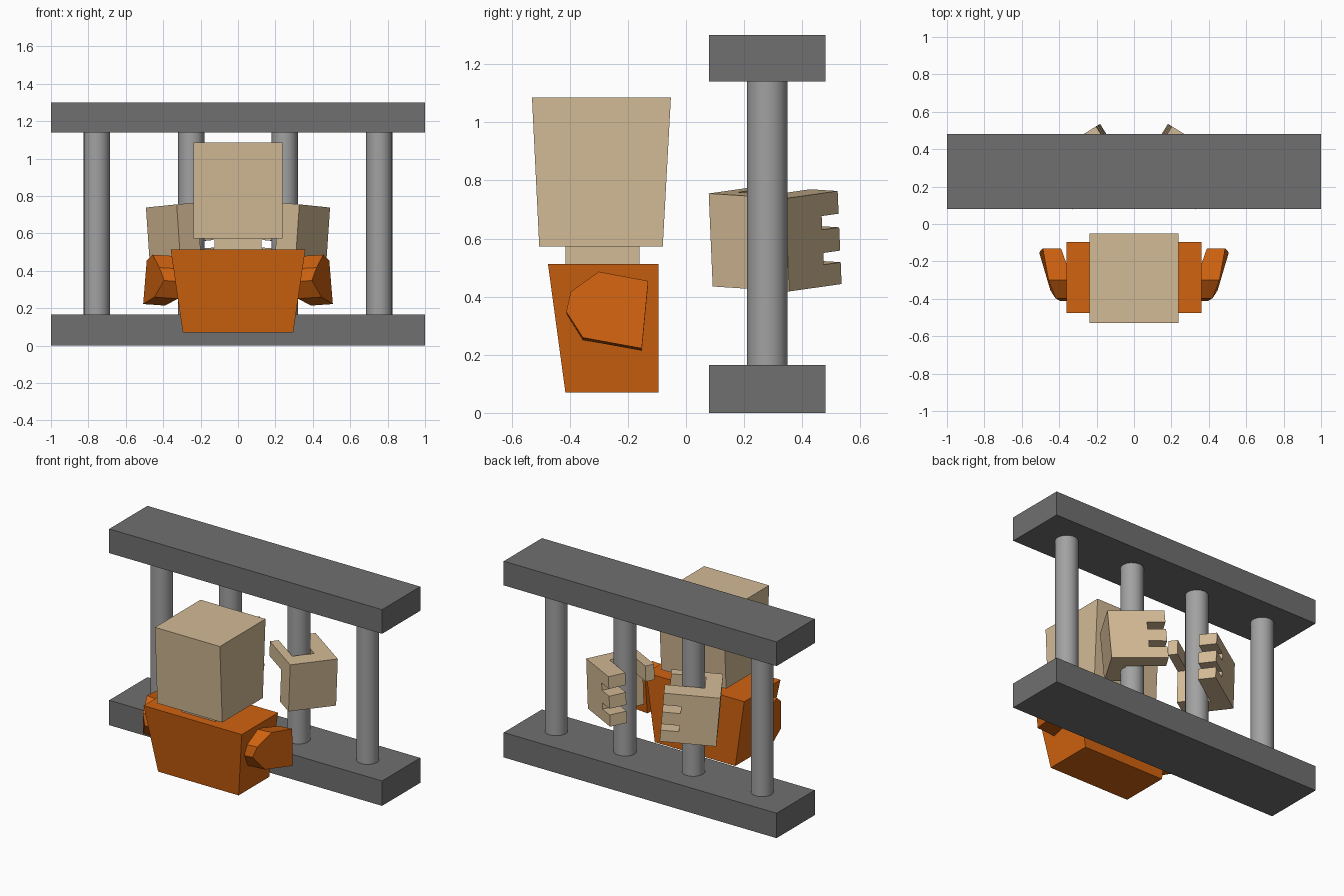
import bpy, bmesh, math
from mathutils import Vector

if "Cube" in bpy.data.objects:
    bpy.data.objects.remove(bpy.data.objects["Cube"])


def mat(name, rgb):
    m = bpy.data.materials.new(name)
    m.diffuse_color = (*rgb, 1)
    m.use_nodes = True
    m.node_tree.nodes["Principled BSDF"].inputs["Base Color"].default_value = m.diffuse_color
    return m


TAN = mat("tan skin", (0.65, 0.49, 0.30))
ORANGE = mat("orange cloth", (0.64, 0.125, 0.005))
DARK = mat("dark grey", (0.16, 0.16, 0.16))
GREY = mat("mid grey", (0.36, 0.36, 0.36))


def loft(bm, a, b):
    """Closed solid between two matching outlines."""
    va = [bm.verts.new(p) for p in a]
    vb = [bm.verts.new(p) for p in b]
    n = len(va)
    bm.faces.new(va)
    bm.faces.new(vb[::-1])
    for i in range(n):
        bm.faces.new((va[i], vb[i], vb[(i + 1) % n], va[(i + 1) % n]))


def finish(bm, name, material):
    bmesh.ops.recalc_face_normals(bm, faces=bm.faces)
    me = bpy.data.meshes.new(name)
    bm.to_mesh(me)
    bm.free()
    ob = bpy.data.objects.new(name, me)
    me.materials.append(material)
    bpy.context.collection.objects.link(ob)
    return ob


def rect(x0, x1, y0, y1, z):
    return [(x0, y0, z), (x1, y0, z), (x1, y1, z), (x0, y1, z)]


def block(name, bottom, top, material):
    bm = bmesh.new()
    loft(bm, rect(*bottom), rect(*top))
    return finish(bm, name, material)


# Frame beams
block("bottom_beam", (-1, 1, .08, .48, 0), (-1, 1, .08, .48, .165), DARK)
block("top_beam", (-1, 1, .08, .48, 1.14), (-1, 1, .08, .48, 1.30), DARK)

# Cell bars
for i, x in enumerate((-.755, -.25, .25, .755)):
    bpy.ops.mesh.primitive_cylinder_add(vertices=16, radius=.07, depth=.985,
                                        location=(x, .28, .6525))
    bar = bpy.context.object
    bar.name = f"bar_{i + 1}"
    bar.data.materials.append(GREY)
    bpy.ops.object.shade_smooth_by_angle(angle=math.radians(40))

# Head, neck and torso
block("head", (-.238, .238, -.505, -.08, .572), (-.238, .238, -.53, -.052, 1.085), TAN)
block("neck", (-.125, .125, -.415, -.16, .50), (-.125, .125, -.415, -.16, .58), TAN)
block("torso", (-.295, .295, -.415, -.095, .07), (-.36, .36, -.475, -.095, .513), ORANGE)

# Sleeves: six-sided side outline, (y, z, outer x, inner x)
SLEEVE = [(-.30, .486, .457, .33), (-.13, .454, .488, .39), (-.152, .222, .507, .39),
          (-.355, .259, .447, .32), (-.412, .348, .395, .29), (-.397, .417, .42, .29)]
for side, s in (("right", 1), ("left", -1)):
    bm = bmesh.new()
    loft(bm, [(s * xo, y, z) for y, z, xo, xi in SLEEVE],
         [(s * xi, y, z - .008) for y, z, xo, xi in SLEEVE])
    finish(bm, f"{side}_sleeve", ORANGE)

# Hands wrapped round the inner bars; s runs back and out, t runs back and in
E1, E2 = Vector((.53, .85, 0)), Vector((-.85, .53, 0))
H = .16
PALM = [(0, -H), (.10, -H), (.10, H), (0, H)]
THUMB = [(.10, -H), (.13, -H), (.13, .06), (.31, .06), (.31, H), (.10, H)]
FINGERS = [(.10, -H), (.34, -H), (.34, -.085), (.23, -.085), (.23, -.045), (.34, -.045),
           (.34, .035), (.23, .035), (.23, .082), (.34, .082), (.34, H), (.10, H)]


def hand_point(side, s, t, h):
    p = Vector((.317, .085, .595 + h)) + E1 * s + E2 * (t - .08 * h)
    p.z += .075 * t - .055 * s
    p.x *= side
    return p


for name, side in (("right_hand", 1), ("left_hand", -1)):
    bm = bmesh.new()
    for outline, s0, s1 in ((PALM, 0, .31), (THUMB, 0, .057), (FINGERS, .2, .31)):
        loft(bm, [hand_point(side, s0, t, h) for t, h in outline],
             [hand_point(side, s1, t, h) for t, h in outline])
    finish(bm, name, TAN)
